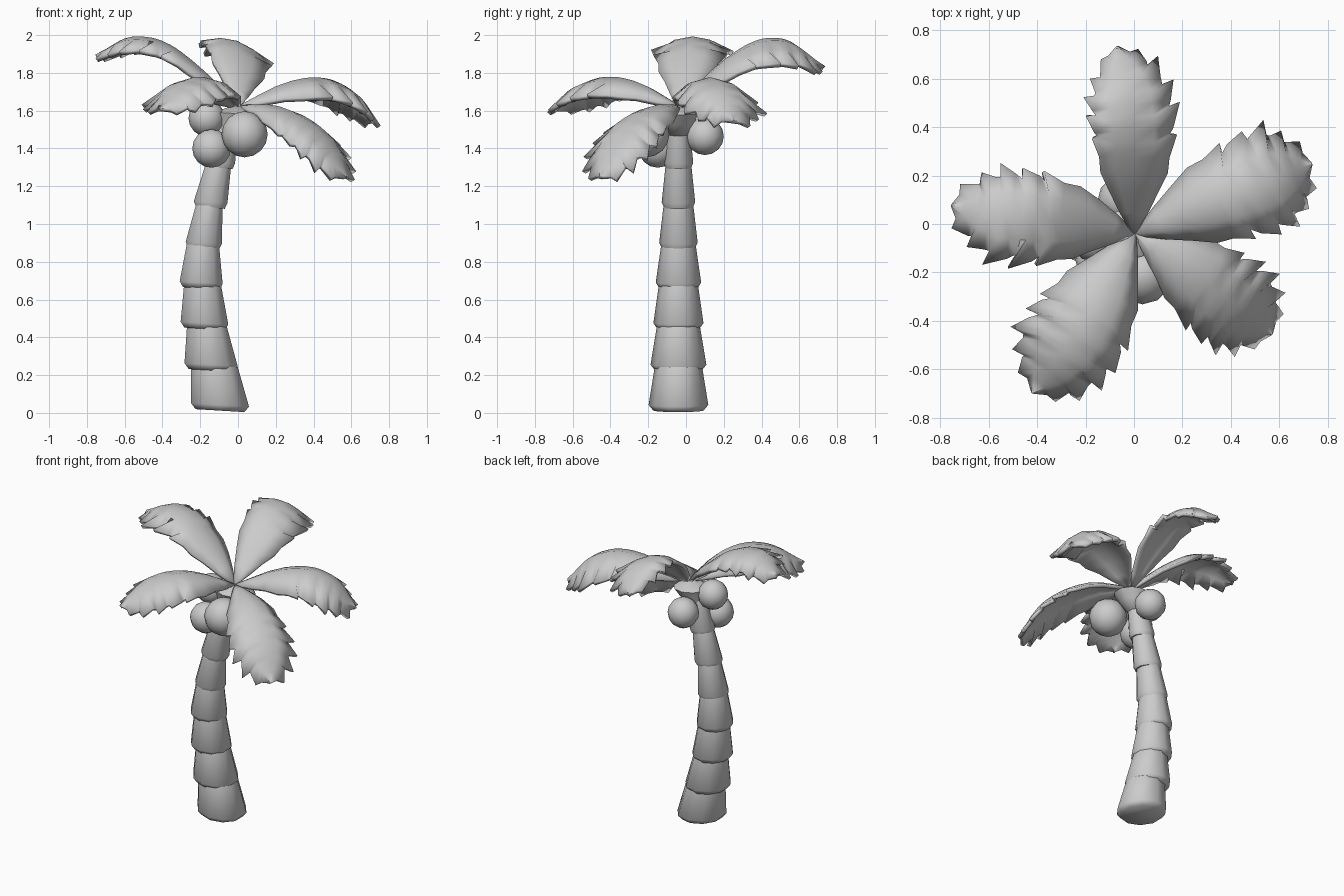
import bpy, bmesh, math, random
from mathutils import Vector

if "Cube" in bpy.data.objects:
    bpy.data.objects.remove(bpy.data.objects["Cube"])

random.seed(4)


def finish(bm, name, angle=60):
    me = bpy.data.meshes.new(name)
    bm.to_mesh(me)
    bm.free()
    ob = bpy.data.objects.new(name, me)
    bpy.context.collection.objects.link(ob)
    bpy.ops.object.select_all(action='DESELECT')
    ob.select_set(True)
    bpy.context.view_layer.objects.active = ob
    bpy.ops.object.shade_smooth_by_angle(angle=math.radians(angle))
    return ob


def lofted(name, rings, sides=10, tilt=-0.06):
    """Closed loft through rings of (x, z, rx, ry), all centred on the trunk's y."""
    bm = bmesh.new()
    loops = []
    for x, z, rx, ry in rings:
        loop = []
        for i in range(sides):
            a = 2 * math.pi * (i + 0.5) / sides
            dx = 1.04 * rx * math.cos(a)
            loop.append(bm.verts.new((x + dx, -0.04 + 1.02 * ry * math.sin(a), z + tilt * dx)))
        loops.append(loop)
    for lo, hi in zip(loops, loops[1:]):
        for i in range(sides):
            j = (i + 1) % sides
            bm.faces.new((lo[i], lo[j], hi[j], hi[i]))
    bm.faces.new(loops[0][::-1])
    bm.faces.new(loops[-1])
    return finish(bm, name)


# Trunk: stacked flaring segments (left, right, z) at bottom and top, then y radii
segments = [
    (-0.25, 0.06, 0.012, -0.25, 0.00, 0.25, 0.155, 0.122),
    (-0.285, 0.00, 0.225, -0.27, -0.06, 0.47, 0.145, 0.11),
    (-0.305, -0.05, 0.445, -0.285, -0.09, 0.69, 0.13, 0.10),
    (-0.31, -0.08, 0.66, -0.27, -0.10, 0.90, 0.118, 0.088),
    (-0.278, -0.085, 0.87, -0.22, -0.08, 1.11, 0.10, 0.076),
    (-0.235, -0.055, 1.085, -0.17, -0.035, 1.32, 0.087, 0.066),
    (-0.18, -0.015, 1.295, -0.11, 0.005, 1.54, 0.077, 0.055),
]
for n, (l0, r0, z0, l1, r1, z1, y0, y1) in enumerate(segments):
    c0, c1 = (l0 + r0) / 2, (l1 + r1) / 2
    h0, h1 = (r0 - l0) / 2, (r1 - l1) / 2
    lofted(f"trunk_segment_{n + 1}", [
        (c0, z0, h0 * 0.84, y0 * 0.84),
        (c0, z0 + 0.03, h0, y0),
        (c1, z1, h1, y1)])

# Crown cup under the fronds
lofted("crown", [(-0.055, 1.47, 0.055, 0.055), (-0.03, 1.53, 0.085, 0.08),
                 (-0.015, 1.585, 0.115, 0.105), (0.005, 1.625, 0.03, 0.03)])

# Coconuts
for n, (x, y, z, r) in enumerate([(0.035, -0.21, 1.475, 0.122), (-0.14, -0.15, 1.40, 0.102),
                                  (-0.165, -0.06, 1.56, 0.097), (-0.05, 0.10, 1.465, 0.10)]):
    bm = bmesh.new()
    bmesh.ops.create_uvsphere(bm, u_segments=12, v_segments=8, radius=r)
    bmesh.ops.translate(bm, verts=bm.verts, vec=(x, y, z))
    finish(bm, f"coconut_{n + 1}")


def along(pts, u):
    """Smooth curve through pts; runs straight on past the end."""
    if u > 1:
        return pts[-1] + (pts[-1] - pts[-2]) * (u - 1) * (len(pts) - 1)
    f = u * (len(pts) - 1)
    i = min(int(f), len(pts) - 2)
    t = f - i
    p1, p2 = pts[i], pts[i + 1]
    p0 = pts[i - 1] if i else 2 * p1 - p2
    p3 = pts[i + 2] if i + 2 < len(pts) else 2 * p2 - p1
    return 0.5 * (2 * p1 + (p2 - p0) * t + (2 * p0 - 5 * p1 + 4 * p2 - p3) * t * t
                  + (3 * p1 - p0 - 3 * p2 + p3) * t ** 3)


WIDTH = [(0, 0.06), (0.12, 0.4), (0.3, 0.82), (0.5, 1.0), (0.72, 1.0), (0.9, 0.62), (1.04, 0.02)]


def width_at(u):
    for (a, wa), (b, wb) in zip(WIDTH, WIDTH[1:]):
        if u <= b:
            return wa + (wb - wa) * (u - a) / (b - a)
    return 0.02


def frond(name, rib, half, droop, roll):
    pts = [Vector(p) for p in rib]
    # rows: (position along rib, edge width factor, forward sweep of edge)
    rows = [(0, 1, 0), (0.1, 1, 0), (0.2, 1, 0), (0.3, 1, 0)]
    for u in (0.38, 0.52, 0.66, 0.79, 0.90):
        rows += [(u, 0.96, 0.0), (u + 0.045, 1.14, 0.07), (u + 0.075, 0.88, 0.03)]
    rows += [(1.06, 1, 0)]
    bm = bmesh.new()
    grid = []
    for u, factor, sweep in rows:
        row = []
        for s in (-1, -0.5, 0, 0.5, 1):
            edge = abs(s) == 1
            jit = random.uniform(-0.015, 0.015) if edge and sweep else 0
            v = u + (sweep + jit if edge else 0)
            d = along(pts, min(v + 0.02, 1.1)) - along(pts, max(v - 0.02, 0))
            side = Vector((d.y, -d.x, 0)).normalized()
            w = width_at(u)
            off = s * half * w * ((factor + jit * 3) if edge else 1)
            p = along(pts, v) + side * off
            p.z += -droop * s * s * w + roll * s * w
            row.append(bm.verts.new(p))
        grid.append(row)
    for a, b in zip(grid, grid[1:]):
        for j in range(4):
            bm.faces.new((a[j], a[j + 1], b[j + 1], b[j]))
    ob = finish(bm, name)
    sol = ob.modifiers.new("thickness", 'SOLIDIFY')
    sol.thickness = 0.025
    sol.offset = -1


# Five fronds, each from its midrib points
frond("frond_right_back", [(0.01, -0.04, 1.63), (0.24, 0.06, 1.745), (0.44, 0.14, 1.775),
                           (0.60, 0.20, 1.71), (0.71, 0.24, 1.58)], 0.205, 0.11, 0)
frond("frond_right_front", [(0.01, -0.04, 1.63), (0.19, -0.16, 1.63), (0.34, -0.28, 1.565),
                            (0.46, -0.37, 1.455), (0.55, -0.44, 1.29)], 0.19, 0.09, 0)
frond("frond_left_front", [(0.0, -0.04, 1.63), (-0.11, -0.24, 1.745), (-0.21, -0.41, 1.78),
                           (-0.31, -0.55, 1.74), (-0.40, -0.67, 1.64)], 0.205, 0.10, 0)
frond("frond_left", [(0.0, -0.04, 1.63), (-0.20, 0.0, 1.83), (-0.39, 0.02, 1.965),
                     (-0.57, 0.04, 1.99), (-0.72, 0.07, 1.915)], 0.185, 0.07, 0)
frond("frond_back", [(0.0, -0.04, 1.63), (0.0, 0.17, 1.835), (0.0, 0.37, 1.955),
                     (-0.02, 0.55, 1.96), (-0.06, 0.70, 1.86)], 0.17, 0.06, -0.06)
